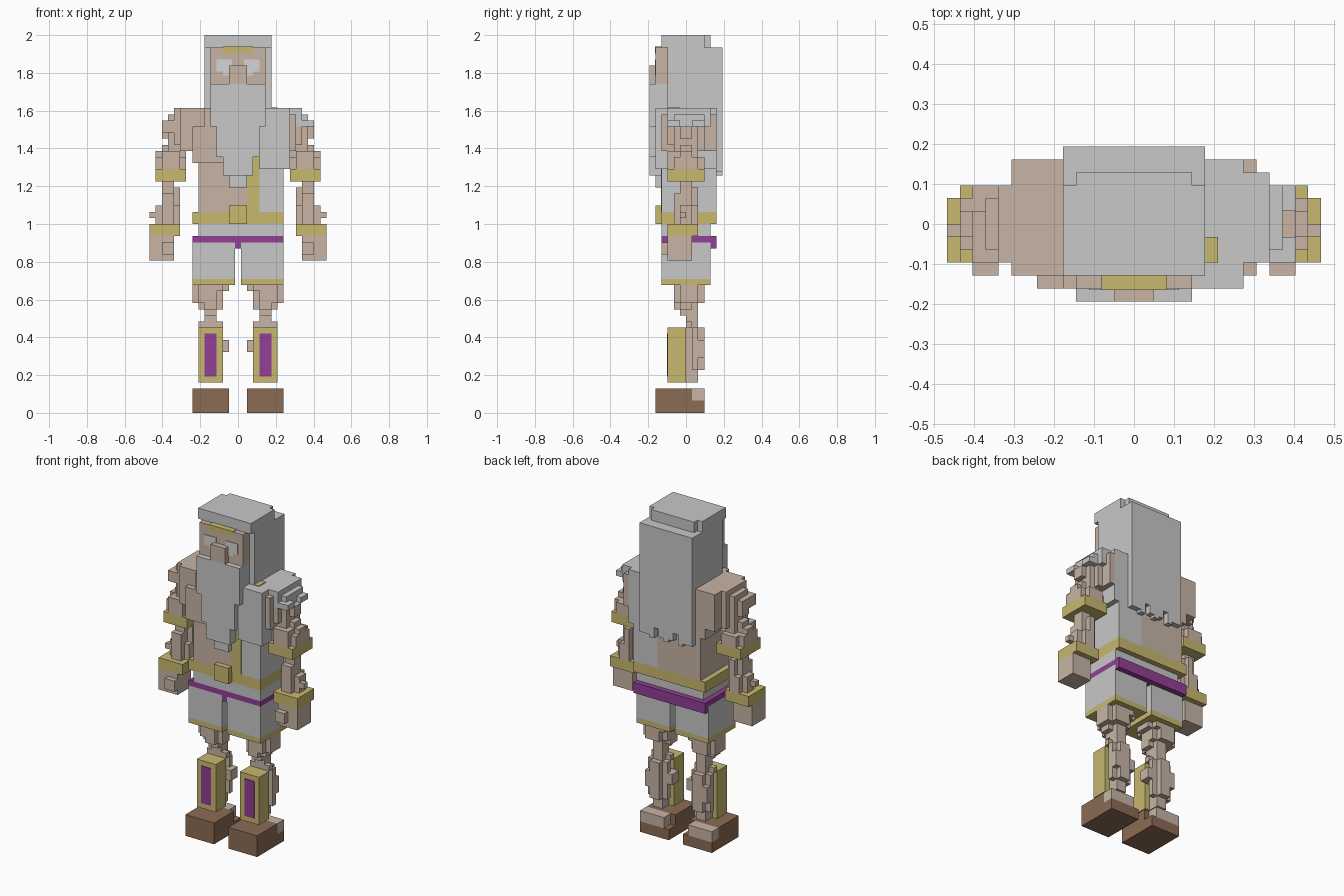
import bpy
import bmesh

default = bpy.data.objects.get("Cube")
if default:
    bpy.data.objects.remove(default, do_unlink=True)

UNIT = 2 / 62          # edge of one block
PLATE = 0.12           # thickness of painted plates, in blocks


def material(name, rgb):
    mat = bpy.data.materials.new(name)
    mat.use_nodes = True
    colour = (*rgb, 1)
    mat.diffuse_color = colour
    shader = mat.node_tree.nodes["Principled BSDF"]
    shader.inputs["Base Color"].default_value = colour
    shader.inputs["Roughness"].default_value = 0.9
    return mat


GREY = material("pale grey", (0.58, 0.58, 0.58))
SKIN = material("skin", (0.58, 0.46, 0.38))
GOLD = material("gold", (0.58, 0.48, 0.16))
PURPLE = material("purple", (0.29, 0.05, 0.31))
BROWN = material("brown leather", (0.26, 0.15, 0.09))
WHITE = material("eye white", (0.66, 0.66, 0.68))


def box(x, y, z):
    return [(x, y, z)]


def blob(x, y, z):
    """Rounded block: two crossed boxes with the corner columns left out."""
    return [((x[0] + 1, x[1] - 1), y, z), (x, (y[0] + 1, y[1] - 1), z)]


def part(name, mat, *groups, flip=False):
    bm = bmesh.new()
    for group in groups:
        for x, y, z in group:
            if flip:
                x = (1 - x[1], 1 - x[0])
            verts = bmesh.ops.create_cube(bm, size=1)["verts"]
            for v in verts:
                v.co = (((x[0] + x[1] - 1) / 2 + v.co.x * (x[1] - x[0])) * UNIT,
                        ((y[0] + y[1]) / 2 + v.co.y * (y[1] - y[0])) * UNIT,
                        ((z[0] + z[1]) / 2 + v.co.z * (z[1] - z[0])) * UNIT)
    mesh = bpy.data.meshes.new(name)
    bm.to_mesh(mesh)
    bm.free()
    mesh.materials.append(mat)
    obj = bpy.data.objects.new(name, mesh)
    bpy.context.collection.objects.link(obj)


def pair(name, mat, *groups):
    part("left_" + name, mat, *groups)
    part("right_" + name, mat, *groups, flip=True)


# Head: face, nose, eyes, headband
part("face", SKIN, box(x=(-4, 5), y=(-5, -3), z=(54, 60)))
part("nose", SKIN, box(x=(-1, 2), y=(-6, -5), z=(54, 57)))
pair("eye", WHITE,
     box(x=(1.5, 4), y=(-5 - PLATE, -5), z=(57, 58)),
     box(x=(2, 4), y=(-5 - PLATE, -5), z=(56, 57)),
     box(x=(2, 3), y=(-5 - PLATE, -5), z=(55.4, 56)))
part("headband", GOLD,
     box(x=(-2, 3), y=(-5 - PLATE, -4), z=(59, 60 + PLATE)))

# Hair with a ragged lower edge, and beard
teeth = [box(x=(i, i + 1), y=(5, 6), z=(39 + (i * i) % 3 * 0.5, 41))
         for i in range(-5, 6) if i not in (-2, 2)]
part("hair", GREY,
     box(x=(-5, 6), y=(-4, 3), z=(60, 62)),
     box(x=(-4, 5), y=(3, 4), z=(60, 62)),
     box(x=(-5, 6), y=(-3, 6), z=(50, 60)),
     box(x=(-5, 6), y=(5, 6), z=(41, 50)), *teeth)
part("beard", GREY,
     box(x=(-4, 5), y=(-6, -3), z=(47, 54)),
     box(x=(-3, 4), y=(-6, -4), z=(42, 47)),
     box(x=(-2, 3), y=(-6, -4), z=(39, 42)),
     box(x=(-1, 2), y=(-5, -4), z=(37, 39)))

# Bare half of the torso
part("bare_torso", SKIN,
     box(x=(-6, 3), y=(-4, 5), z=(33, 42)),
     box(x=(-7, 4), y=(-4, 5), z=(41, 50)),
     box(x=(-7, -2), y=(-5, -4), z=(41, 47)),
     box(x=(-5, -2), y=(-5, -4), z=(47, 50)))

# Cloth half, shoulder strap, belt
part("tunic", GREY,
     box(x=(3, 8), y=(-4, 5), z=(33, 41)),
     box(x=(4, 9), y=(-5, 5), z=(40, 50)))
part("strap", GOLD,
     box(x=(2, 3), y=(-4 - PLATE, -3), z=(33, 39)),
     box(x=(3, 4), y=(-4 - PLATE, -3), z=(33, 42)),
     box(x=(6, 7), y=(-3, -1), z=(49, 50 + PLATE)))
part("belt", GOLD, box(x=(-7, 8), y=(-4, 5), z=(31, 33)))
part("buckle", GOLD, box(x=(-1, 2), y=(-5, -4), z=(31, 34)))

# Shorts with sash and hem
part("waist", GREY, box(x=(-6, 8), y=(-4, 4), z=(29, 31)))
part("sash", PURPLE,
     box(x=(-7, 8), y=(-4, 5), z=(28, 29)),
     box(x=(-7, 8), y=(4, 5), z=(27, 29)),
     box(x=(0, 1), y=(-4, 4), z=(27, 28)))
pair("shorts_leg", GREY, box(x=(1, 8), y=(-4, 4), z=(22, 28)))
pair("shorts_hem", GOLD, box(x=(1, 8), y=(-4, 4), z=(21, 22)))

# Shoulders: bare on the right, draped on the left
part("right_shoulder", SKIN,
     box(x=(5, 10), y=(-4, 5), z=(43, 50)),
     blob(x=(8, 11), y=(-4, 4), z=(45, 50)),
     blob(x=(9, 12), y=(-3, 3), z=(44, 49)),
     blob(x=(9, 13), y=(-2, 2), z=(45, 48)),
     box(x=(11, 13), y=(-3, -1), z=(46, 48)), flip=True)
part("left_shoulder", SKIN,
     box(x=(9, 10), y=(-4, 5), z=(43, 49)),
     blob(x=(9, 12), y=(-3, 3), z=(44, 47)),
     blob(x=(9, 13), y=(-2, 2), z=(45, 47)))
part("shoulder_drape", GREY,
     box(x=(9, 11), y=(-3, 4), z=(48, 50)),
     blob(x=(9, 12), y=(-3, 4), z=(47, 49)),
     box(x=(10, 13), y=(-3, -1), z=(47, 48)),
     box(x=(10, 13), y=(1, 3), z=(47, 48)))

# Arms, bands and hands
pair("upper_arm", SKIN,
     blob(x=(9, 12), y=(-2, 3), z=(43, 45)),
     blob(x=(9, 13), y=(-2, 2), z=(42, 44)),
     blob(x=(9, 14), y=(-3, 3), z=(40, 42)),
     box(x=(10, 13), y=(-3, -1), z=(41, 43)),
     box(x=(12, 14), y=(-1, 1), z=(41, 43)))
pair("arm_band", GOLD, box(x=(9, 14), y=(-3, 3), z=(38, 40)))
pair("forearm", SKIN,
     box(x=(11, 13), y=(-1, 1), z=(36, 38)),
     blob(x=(10, 13), y=(-1, 2), z=(33, 37)),
     box(x=(11, 13), y=(-2, 1), z=(34, 36)),
     blob(x=(10, 14), y=(-2, 2), z=(31, 34)),
     box(x=(10, 15), y=(-1, 0), z=(32, 33)))
pair("wrist_band", GOLD, box(x=(10, 15), y=(-3, 2), z=(29, 31)))
pair("hand", SKIN,
     box(x=(11, 15), y=(-3, 1), z=(25, 29)),
     box(x=(11, 13), y=(-4, -3), z=(26, 28)))

# Legs
pair("thigh", SKIN,
     blob(x=(2, 8), y=(-2, 3), z=(20, 21)),
     blob(x=(3, 8), y=(-2, 3), z=(18, 20)),
     blob(x=(3, 7), y=(-2, 2), z=(17, 19)),
     box(x=(4, 6), y=(-1, 1), z=(16, 18)),
     box(x=(4, 6), y=(0, 2), z=(14, 17)),
     box(x=(3, 7), y=(0, 1), z=(14, 15)))
pair("calf", SKIN,
     blob(x=(3, 7), y=(0, 3), z=(7, 14)),
     box(x=(4, 6), y=(0, 2), z=(5, 7)),
     box(x=(2, 4), y=(0, 2), z=(10, 12)),
     box(x=(5, 7), y=(1, 3), z=(9, 12)))
pair("shin_guard", GOLD, box(x=(3, 7), y=(-3, 0), z=(5, 14)))
pair("shin_panel", PURPLE, box(x=(4, 6), y=(-3 - PLATE, -3), z=(6, 13)))

# Shoes with open heels
pair("shoe", BROWN,
     box(x=(2, 8), y=(-5, 1), z=(0, 4)),
     box(x=(2, 8), y=(1, 3), z=(0, 2)))
pair("heel", SKIN, box(x=(3, 8), y=(1, 3), z=(2, 4)))
